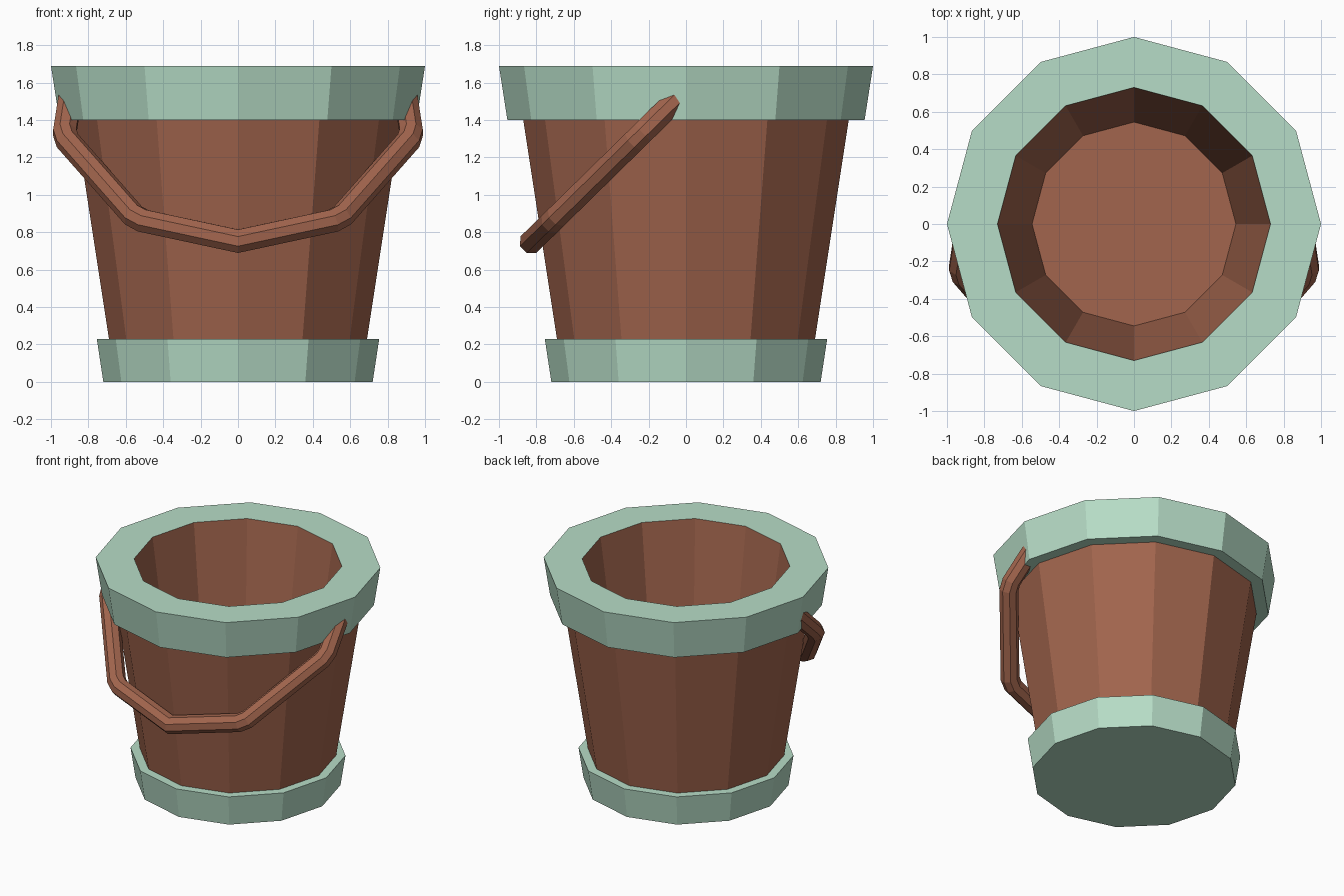
import bpy, bmesh, math
from mathutils import Vector

if "Cube" in bpy.data.objects:
    bpy.data.objects.remove(bpy.data.objects["Cube"])


def material(name, rgb):
    m = bpy.data.materials.new(name)
    m.diffuse_color = (*rgb, 1)
    m.use_nodes = True
    m.node_tree.nodes["Principled BSDF"].inputs["Base Color"].default_value = m.diffuse_color
    return m


GREEN = material("pale_green", (0.47, 0.72, 0.57))
BROWN = material("wood_brown", (0.36, 0.13, 0.075))


def finish(bm, name, mats):
    bmesh.ops.recalc_face_normals(bm, faces=bm.faces)
    mesh = bpy.data.meshes.new(name)
    bm.to_mesh(mesh)
    bm.free()
    for m in mats:
        mesh.materials.append(m)
    obj = bpy.data.objects.new(name, mesh)
    bpy.context.collection.objects.link(obj)
    return obj


def bridge(bm, a, b, mat=0):
    n = len(a)
    for i in range(n):
        j = (i + 1) % n
        bm.faces.new((a[i], a[j], b[j], b[i])).material_index = mat


# Bucket: 12-sided turned profile of (radius, height, material of the band above it)
SIDES = 12
profile = [(0.72, 0.0, 0), (0.755, 0.23, 0), (0.69, 0.23, 1), (0.87, 1.40, 0),
           (0.955, 1.40, 0), (1.0, 1.69, 0), (0.73, 1.69, 1), (0.545, 0.35, 1)]
bm = bmesh.new()
rings = []
for r, z, _ in profile:
    rings.append([bm.verts.new((r * math.cos(math.tau * i / SIDES),
                                r * math.sin(math.tau * i / SIDES), z))
                  for i in range(SIDES)])
for k in range(len(rings) - 1):
    bridge(bm, rings[k], rings[k + 1], profile[k][2])
bm.faces.new(rings[0]).material_index = 0    # green underside
bm.faces.new(rings[-1]).material_index = 1   # brown inner floor
finish(bm, "bucket", [GREEN, BROWN])

# Handle: path of one half (x, z), mirrored, lying in a plane tilted forward
half = [(0.885, 1.60), (0.93, 1.31), (0.54, 0.868), (0.0, 0.752)]


def on_plane(x, z):
    return Vector((x, -0.83 + (z - 0.746) * 1.02, z))


corners = [on_plane(-x, z) for x, z in half] + [on_plane(x, z) for x, z in half[-2::-1]]
path = []
for i, p in enumerate(corners):
    if i in (0, 3, 6):
        path.append(p)
    else:                                    # soften the bends with a short segment
        path += [p + (corners[k] - p).normalized() * 0.035 for k in (i - 1, i + 1)]

normal = Vector((0, -0.7, 0.714)).normalized()
RADIUS, TUBE = 0.066, 8
bm = bmesh.new()
rings = []
for i, p in enumerate(path):
    t0 = (p - path[max(i - 1, 0)]).normalized()
    t1 = (path[min(i + 1, len(path) - 1)] - p).normalized()
    t = (t0 + t1).normalized()
    mitre = 1 / t.dot(t1 if t1.length else t0)
    side = normal.cross(t) * mitre
    angles = [math.tau * (k + 0.5) / TUBE for k in range(TUBE)]
    rings.append([bm.verts.new(p + RADIUS * (side * math.cos(a) + normal * math.sin(a)))
                  for a in angles])
for a, b in zip(rings, rings[1:]):
    bridge(bm, a, b)
bm.faces.new(rings[0])
bm.faces.new(rings[-1])
finish(bm, "handle", [BROWN])
